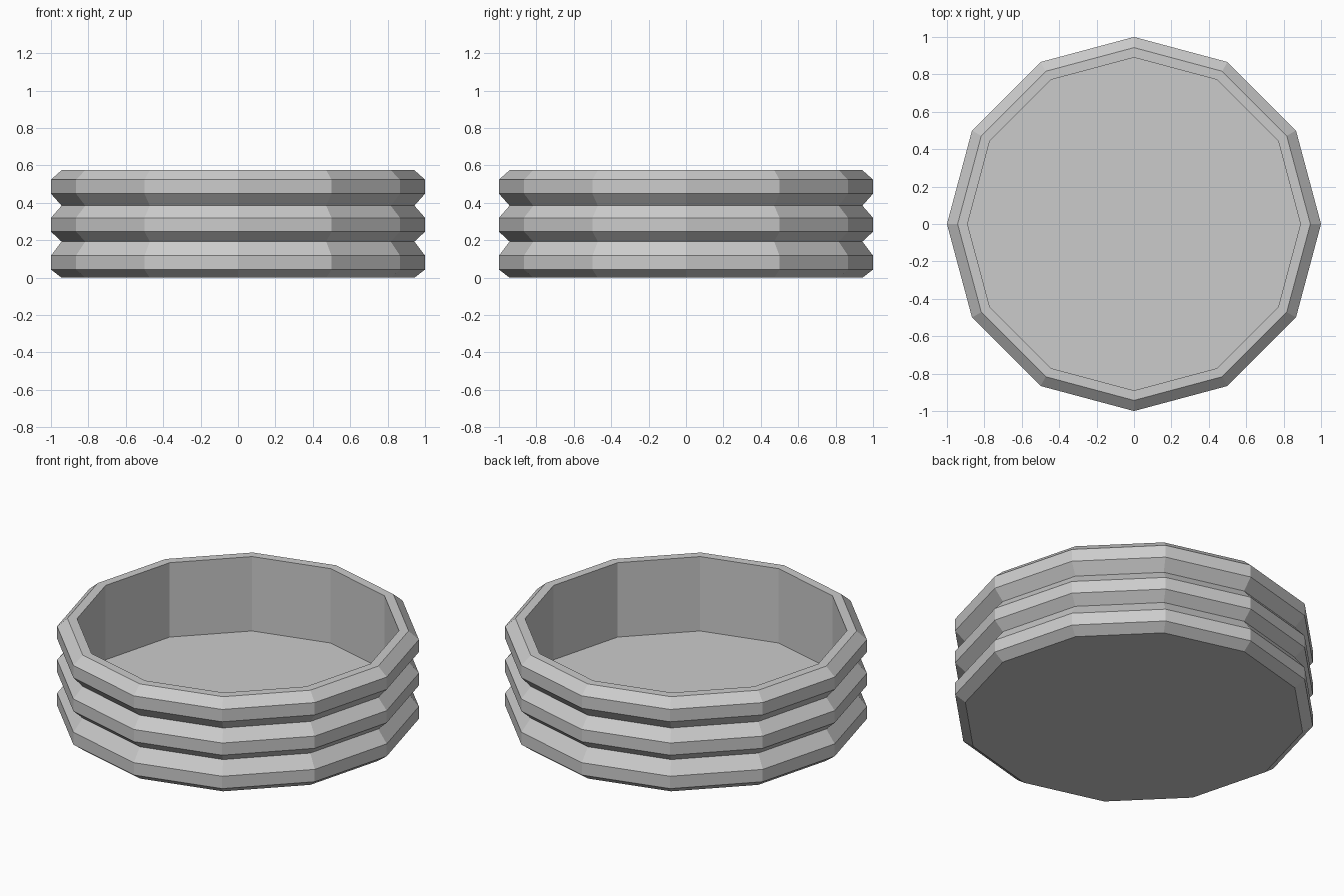
import bpy
import bmesh
from math import cos, sin, tau

if "Cube" in bpy.data.objects:
    bpy.data.objects.remove(bpy.data.objects["Cube"], do_unlink=True)

SIDES = 12
OUTER, GROOVE, INNER = 1.0, 0.943, 0.89

# One flat grey for the whole dish
grey = bpy.data.materials.new("light grey")
grey.use_nodes = True
color = (0.6, 0.6, 0.6, 1)
grey.diffuse_color = color
grey.node_tree.nodes["Principled BSDF"].inputs["Base Color"].default_value = color

# Profile: three ridges up the outside, over the rim, down the inside wall
profile = [(GROOVE, 0)]
for low, high, top in ((0.043, 0.118, 0.193), (0.246, 0.32, 0.385), (0.449, 0.524, 0.575)):
    profile += [(OUTER, low), (OUTER, high), (GROOVE, top)]
profile += [(INNER, 0.575), (INNER, 0.123)]

# Ribbed dish: rings of vertices bridged together, capped by base and floor
bm = bmesh.new()
rings = [[bm.verts.new((r * cos(tau * i / SIDES), r * sin(tau * i / SIDES), z))
          for i in range(SIDES)] for r, z in profile]
for a, b in zip(rings, rings[1:]):
    for i in range(SIDES):
        j = (i + 1) % SIDES
        bm.faces.new((a[i], a[j], b[j], b[i]))
bm.faces.new(rings[0][::-1])
bm.faces.new(rings[-1])

mesh = bpy.data.meshes.new("ribbed_dish")
bm.to_mesh(mesh)
bm.free()
mesh.materials.append(grey)
dish = bpy.data.objects.new("ribbed_dish", mesh)
bpy.context.collection.objects.link(dish)
